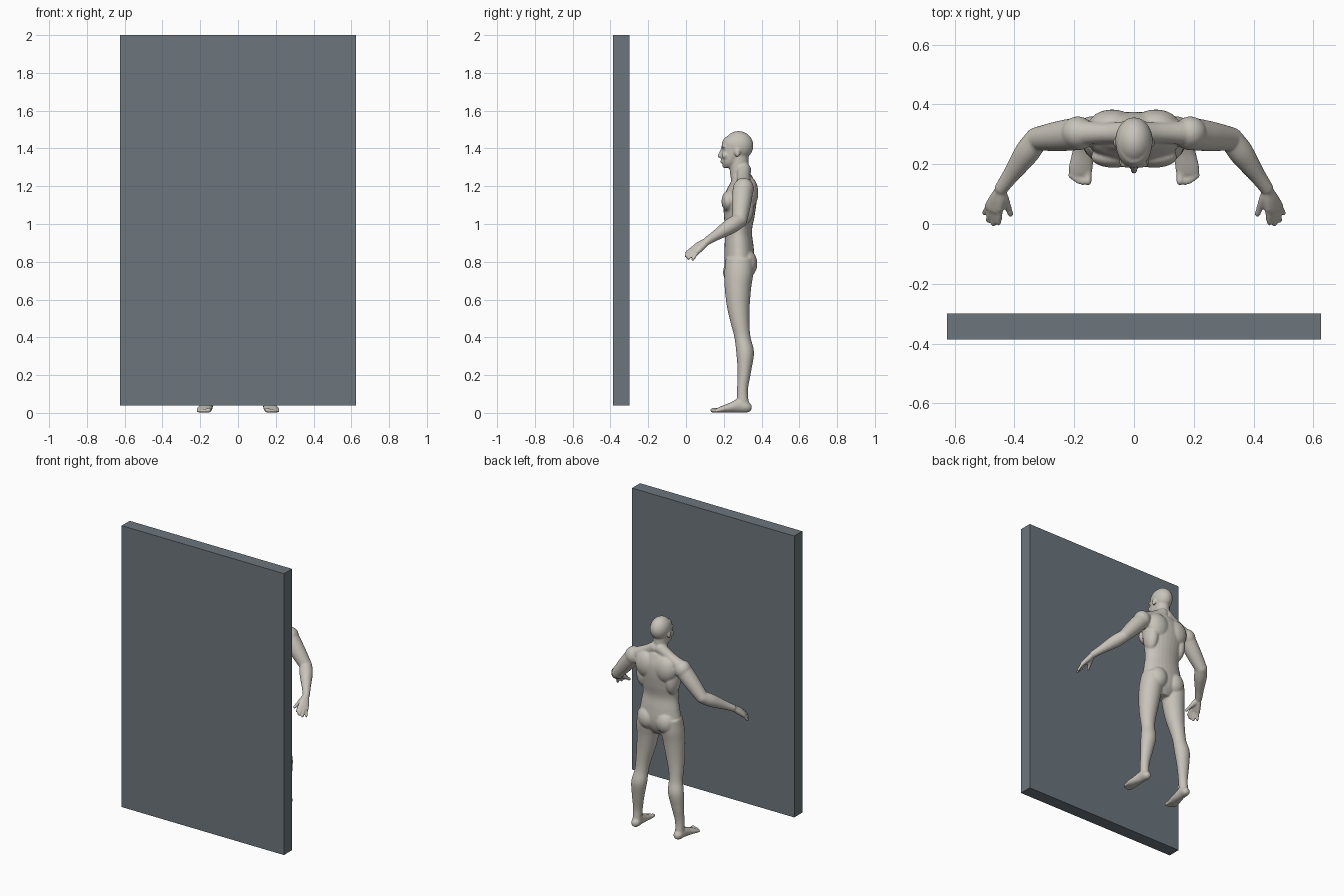
import bpy, bmesh, math
from mathutils import Vector, Matrix

old = bpy.data.objects.get("Cube")
if old:
    bpy.data.objects.remove(old, do_unlink=True)


def material(name, rgb):
    m = bpy.data.materials.new(name)
    m.use_nodes = True
    m.diffuse_color = (*rgb, 1)
    m.node_tree.nodes["Principled BSDF"].inputs["Base Color"].default_value = (*rgb, 1)
    return m


skin = material("warm grey skin", (0.58, 0.55, 0.49))
cloth = material("slate shorts", (0.14, 0.18, 0.215))
slate = material("slate panel", (0.15, 0.18, 0.205))

X, Y, Z = Vector((1, 0, 0)), Vector((0, 1, 0)), Vector((0, 0, 1))
bm = bmesh.new()


def catmull(a, b, c, d, t):
    return 0.5 * (2 * b + (c - a) * t + (2 * a - 5 * b + 4 * c - d) * t * t
                  + (3 * b - a - 3 * c + d) * t ** 3)


def loft(stations, u, v, sides=28, steps=5):
    """Closed body through elliptical rings (x, y, z, radius_u, radius_v)."""
    s = [Vector(p) for p in stations]
    s = [s[0]] + s + [s[-1]]
    path = [catmull(*s[i:i + 4], k / steps) for i in range(len(s) - 3) for k in range(steps)]
    path.append(s[-1])
    rings = []
    for p in path:
        c = Vector(p[:3])
        rings.append([bm.verts.new(c + u * p[3] * math.cos(a) + v * p[4] * math.sin(a))
                      for a in (math.tau * k / sides for k in range(sides))])
    for r, q in zip(rings, rings[1:]):
        for k in range(sides):
            n = (k + 1) % sides
            bm.faces.new((r[k], r[n], q[n], q[k]))
    bm.faces.new(rings[0][::-1])
    bm.faces.new(rings[-1])


def blob(center, radii):
    """Ellipsoid muscle or feature."""
    m = Matrix.Translation(center) @ Matrix.Diagonal((*radii, 1))
    bmesh.ops.create_uvsphere(bm, u_segments=24, v_segments=16, radius=1, matrix=m)


def limb(a, b, radii):
    """Round tapering limb with ball ends."""
    a, b = Vector(a), Vector(b)
    d = (b - a).normalized()
    u = d.cross(Z if abs(d.z) < 0.9 else X).normalized()
    n = len(radii) - 1
    loft([(*a.lerp(b, i / n), r, r) for i, r in enumerate(radii)], u, d.cross(u))
    blob(a, [radii[0]] * 3)
    blob(b, [radii[-1]] * 3)


# Left leg
loft([(.085, .285, .82, .070, .074), (.092, .280, .74, .076, .077),
      (.100, .275, .66, .072, .070), (.112, .277, .56, .062, .060),
      (.125, .287, .47, .050, .049), (.132, .299, .40, .045, .043),
      (.141, .313, .32, .052, .047), (.152, .309, .22, .042, .036),
      (.161, .299, .12, .031, .029), (.164, .302, .04, .029, .032)], X, Y)
blob((.068, .314, .79), (.069, .064, .078))

# Left foot and toes
loft([(.163, .347, .028, .014, .014), (.163, .325, .032, .029, .030),
      (.166, .28, .038, .032, .037), (.172, .23, .027, .037, .026),
      (.178, .19, .019, .041, .018), (.180, .165, .014, .037, .012)], X, Z)
for x, tip, r in ((.152, .142, .013), (.169, .139, .010), (.183, .143, .010),
                  (.196, .151, .010), (.208, .161, .010)):
    limb((x, .185, .015), (x + .002, tip, r + .001), [r, r * .9, r])

# Left shoulder, chest and back muscles
limb((.02, .305, 1.285), (.165, .305, 1.205), [.04, .035, .036, .042])
blob((.188, .305, 1.185), (.056, .055, .06))
blob((.068, .224, 1.12), (.076, .036, .056))
blob((.073, .328, 1.165), (.080, .055, .09))
blob((.11, .30, 1.09), (.045, .06, .10))

# Left arm
elbow, wrist = Vector((.325, .285, 1.02)), Vector((.443, .12, .915))
limb((.185, .302, 1.185), elbow, [.055, .053, .050, .045, .039])
limb(elbow, wrist, [.039, .042, .036, .028, .023])

# Left hand: each finger fans out from the wrist over a knuckle
fingers = (((.449, .052, .883), (.453, .004, .848)), ((.462, .047, .873), (.470, 0, .831)),
           ((.475, .052, .863), (.487, .012, .818)), ((.486, .060, .852), (.501, .036, .812)))
for i, (knuckle, tip) in enumerate(fingers):
    limb(wrist.lerp(Vector(knuckle), .1), knuckle, [.017, .017, .014])
    limb(knuckle, tip, [.0115, .011, .0095] if i < 3 else [.010, .0095, .0085])
limb((.440, .095, .90), (.424, .062, .875), [.018, .016, .0125])
limb((.424, .062, .875), (.413, .033, .853), [.0125, .011, .010])

# Left side of the head: ear, brow, cheek, jaw corner
blob((.062, .272, 1.378), (.008, .015, .024))
blob((.024, .199, 1.408), (.024, .012, .009))
blob((.031, .208, 1.362), (.019, .020, .018))

# Mirror every paired part to the right
copy = bmesh.ops.duplicate(bm, geom=bm.verts[:] + bm.edges[:] + bm.faces[:])["geom"]
for e in copy:
    if isinstance(e, bmesh.types.BMVert):
        e.co.x *= -1

# Torso and neck
loft([(0, .275, .69, .060, .045), (0, .279, .74, .130, .072),
      (0, .283, .80, .152, .080), (0, .281, .88, .140, .077),
      (0, .278, .96, .128, .071), (0, .282, 1.04, .138, .081),
      (0, .286, 1.12, .155, .088), (0, .294, 1.18, .160, .080),
      (0, .300, 1.22, .135, .064), (0, .295, 1.26, .07, .052)], X, Y)
loft([(0, .300, 1.20, .062, .056), (0, .285, 1.27, .050, .052),
      (0, .280, 1.32, .048, .051), (0, .278, 1.38, .048, .052)], X, Y)
blob((0, .222, .745), (.045, .026, .045))

# Skull, face, nose, lips and chin
blob((0, .278, 1.415), (.063, .079, .077))
loft([(0, .224, 1.298, .022, .020), (0, .232, 1.32, .040, .041),
      (0, .240, 1.35, .050, .052), (0, .251, 1.39, .055, .062),
      (0, .263, 1.43, .059, .073), (0, .272, 1.46, .052, .066)], X, Y)
limb((0, .190, 1.396), (0, .178, 1.360), [.007, .009, .011])
blob((0, .191, 1.331), (.018, .010, .010))
blob((0, .206, 1.308), (.018, .014, .013))

bmesh.ops.recalc_face_normals(bm, faces=bm.faces[:])
mesh = bpy.data.meshes.new("figure_parts")
bm.to_mesh(mesh)
bm.free()
figure = bpy.data.objects.new("figure", mesh)
bpy.context.collection.objects.link(figure)

# Fuse the parts into one smooth skin
fuse = figure.modifiers.new("fuse", 'REMESH')
fuse.mode = 'VOXEL'
fuse.voxel_size = 0.0052
relax = figure.modifiers.new("relax", 'SMOOTH')
relax.factor = 0.5
relax.iterations = 6
graph = bpy.context.evaluated_depsgraph_get()
body = bpy.data.meshes.new_from_object(figure.evaluated_get(graph))
figure.modifiers.clear()
figure.data = body
bpy.data.meshes.remove(mesh)

# Shorts: cut clean waist and hem lines, then colour between them
HEM, WAIST = 0.66, 0.883
bm = bmesh.new()
bm.from_mesh(body)
for level in (HEM, WAIST):
    faces = [f for f in bm.faces if abs(f.calc_center_median().x) < 0.25
             and abs(f.calc_center_median().z - level) < 0.03]
    geom = set(faces)
    for f in faces:
        geom.update(f.edges)
        geom.update(f.verts)
    bmesh.ops.bisect_plane(bm, geom=list(geom), plane_co=Z * level, plane_no=Z)
for f in bm.faces:
    c = f.calc_center_median()
    f.material_index = int(abs(c.x) < 0.25 and HEM < c.z < WAIST)
    f.smooth = True
bm.to_mesh(body)
bm.free()
body.materials.clear()
body.materials.append(skin)
body.materials.append(cloth)

# Tall panel standing in front of the figure
bpy.ops.mesh.primitive_cube_add(size=1, location=(0, -0.343, 1.02))
panel = bpy.context.object
panel.name = "panel"
panel.scale = (1.25, 0.088, 1.96)
panel.data.materials.append(slate)
